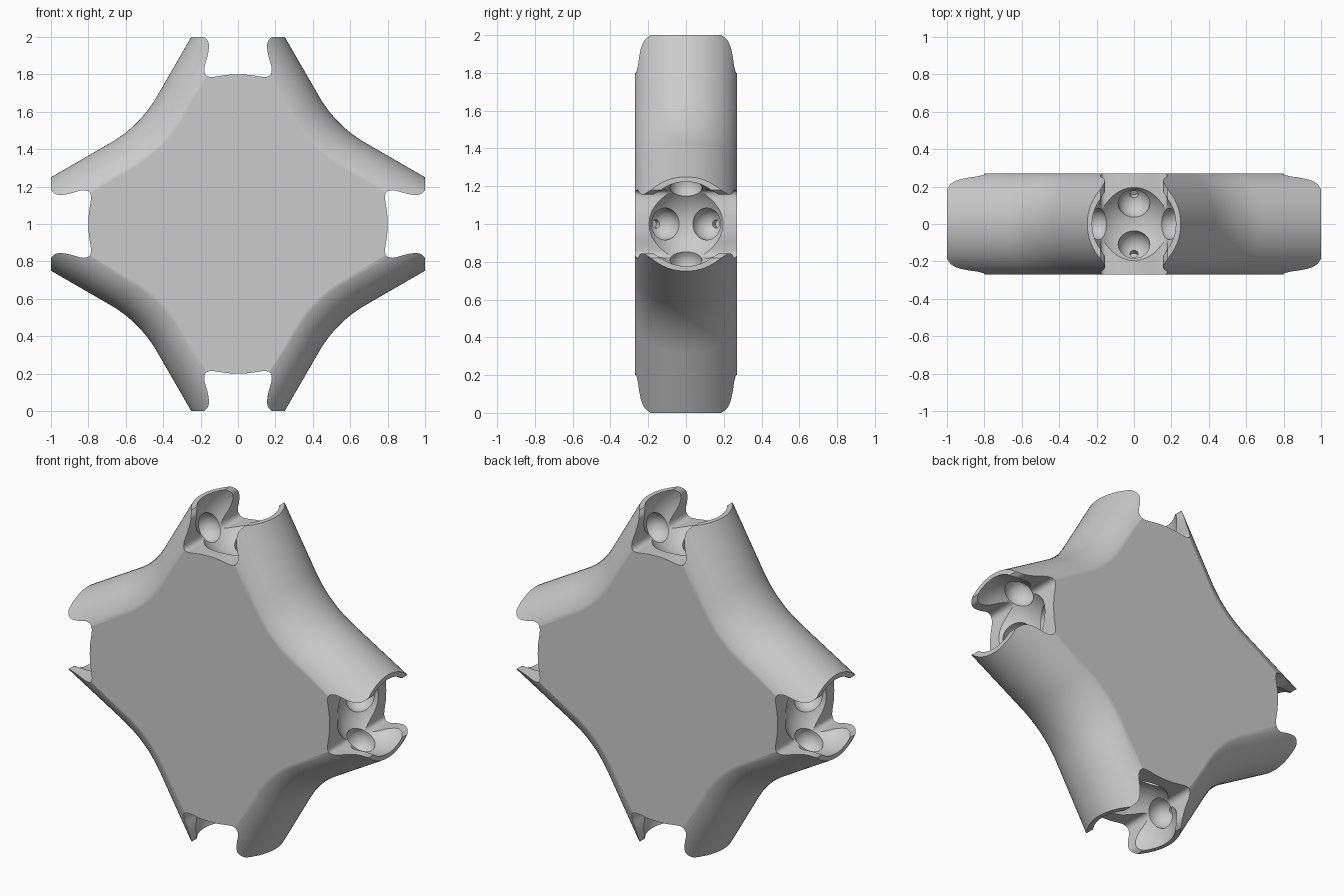
import bpy, bmesh, math
from mathutils import Matrix, Vector

cube = bpy.data.objects.get("Cube")
if cube:
    bpy.data.objects.remove(cube)

ROUND = 0.28                      # radius of the rounded sides
FLAT = 0.27                       # half thickness, front and back flats
TAPER = math.tan(math.radians(30))
BALL_POS, BALL_R = 0.93, 0.235    # socket centre along an arm, socket radius
PIT_R, HOLE_R = 0.086, 0.022

grey = bpy.data.materials.new("plain grey")
grey.use_nodes = True
colour = (0.6, 0.6, 0.6, 1)
grey.diffuse_color = colour
grey.node_tree.nodes["Principled BSDF"].inputs["Base Color"].default_value = colour

# One matrix per arm: local z runs outward along the arm
ARMS = [Matrix.Translation((0, 0, 1)) @ Matrix.Rotation(k * math.pi / 2, 4, "Y") for k in range(4)]


def make_object(name, bm):
    bmesh.ops.recalc_face_normals(bm, faces=bm.faces)
    mesh = bpy.data.meshes.new(name)
    bm.to_mesh(mesh)
    bm.free()
    for f in mesh.polygons:
        f.use_smooth = True
    mesh.materials.append(grey)
    ob = bpy.data.objects.new(name, mesh)
    bpy.context.collection.objects.link(ob)
    return ob


def loft(bm, loops):
    """Join closed loops of points and cap both ends."""
    rings = [[bm.verts.new(p) for p in loop] for loop in loops]
    n = len(rings[0])
    for a, b in zip(rings, rings[1:]):
        for i in range(n):
            j = (i + 1) % n
            bm.faces.new((a[i], a[j], b[j], b[i]))
    bm.faces.new(rings[0])
    bm.faces.new(rings[-1])


def outline(inset):
    """Four-armed outline, drawn in by the given amount."""
    half = 0.25 - inset
    corner = (half + TAPER) / (1 + TAPER)
    r = corner + 0.16
    start = Vector((half + (1 - r) * TAPER, r))
    mid, end = Vector((corner, corner)), Vector((start.y, start.x))
    quarter = [Vector((half, 1))]
    steps = 14
    for s in range(steps + 1):
        t = s / steps
        quarter.append(start * (1 - t) ** 2 + mid * 2 * t * (1 - t) + end * t * t)
    quarter.append(Vector((1, half)))
    pts = []
    for _ in range(4):
        pts += quarter
        quarter = [Vector((p.y, -p.x)) for p in quarter]
    return pts


def smooth_path(pts, steps=5):
    """Catmull-Rom curve through the points."""
    p = [Vector(q) for q in pts]
    p = [p[0] * 2 - p[1]] + p + [p[-1] * 2 - p[-2]]
    out = []
    for a, b, c, d in zip(p, p[1:], p[2:], p[3:]):
        for s in range(steps):
            t = s / steps
            out.append(0.5 * (2 * b + (c - a) * t + (2 * a - 5 * b + 4 * c - d) * t * t
                              + (3 * b - a - 3 * c + d) * t ** 3))
    return out + [p[-2]]


# Body: outlines stacked through the thickness, following a round side
bm = bmesh.new()
top = math.asin(FLAT / ROUND)
levels = 28
loops = []
for k in range(levels + 1):
    a = top * (2 * k / levels - 1)
    loops.append([(p.x, ROUND * math.sin(a), 1 + p.y) for p in outline(ROUND * (1 - math.cos(a)))])
loft(bm, loops)
body = make_object("connector_body", bm)

# Ball sockets
bm = bmesh.new()
for arm in ARMS:
    bmesh.ops.create_uvsphere(bm, u_segments=56, v_segments=28, radius=BALL_R,
                              matrix=arm @ Matrix.Translation((0, 0, BALL_POS)))
socket = make_object("socket_cutter", bm)

# Slots through the front and back of each arm end
half_slot = smooth_path([(0.0, 0.8), (0.06, 0.797), (0.12, 0.788), (0.155, 0.787), (0.175, 0.8),
                         (0.18, 0.835), (0.165, 0.89), (0.156, 0.94), (0.16, 0.975), (0.182, 1.003)])
half_slot += [Vector((0.25, 1.03)), Vector((0.25, 1.1))]
profile = half_slot + [Vector((-p.x, p.y)) for p in reversed(half_slot[1:])]
bm = bmesh.new()
for arm in ARMS:
    loft(bm, [[arm @ Vector((p.x, y, p.y)) for p in profile] for y in (-0.4, 0.4)])
slot = make_object("slot_cutter", bm)

# Bearing pits: two deep ones front and back, two shallow ones at the sides
pits, holes = bmesh.new(), bmesh.new()
s30, c30 = 0.5, math.cos(math.radians(30))
for arm in ARMS:
    for sign in (-1, 1):
        for d in (Vector((0, sign * s30, -c30)), Vector((sign * c30, 0, -s30))):
            centre = Vector((0, 0, BALL_POS)) + d * BALL_R
            turn = d.to_track_quat("Z", "Y").to_matrix().to_4x4()
            bmesh.ops.create_uvsphere(pits, u_segments=32, v_segments=16, radius=PIT_R,
                                      matrix=arm @ Matrix.Translation(centre) @ turn)
            bmesh.ops.create_cone(holes, cap_ends=True, segments=20, radius1=HOLE_R, radius2=HOLE_R,
                                  depth=0.06,
                                  matrix=arm @ Matrix.Translation(centre + d * PIT_R) @ turn)
pit = make_object("pit_cutter", pits)
hole = make_object("hole_cutter", holes)

# Cut everything out of the body, then drop the cutters
cutters = [socket, slot, pit, hole]
for c in cutters:
    c.hide_render = True
    mod = body.modifiers.new(c.name, "BOOLEAN")
    mod.operation = "DIFFERENCE"
    mod.solver = "EXACT"
    mod.object = c
bpy.context.view_layer.update()
cut_mesh = bpy.data.meshes.new_from_object(body.evaluated_get(bpy.context.evaluated_depsgraph_get()))
body.modifiers.clear()
body.data = cut_mesh
for c in cutters:
    bpy.data.objects.remove(c)

# Smooth shading with sharp rims
bpy.ops.object.select_all(action="DESELECT")
body.select_set(True)
bpy.context.view_layer.objects.active = body
bpy.ops.object.shade_smooth_by_angle(angle=math.radians(35))
weighted = body.modifiers.new("weighted_normals", "WEIGHTED_NORMAL")
weighted.keep_sharp = True
